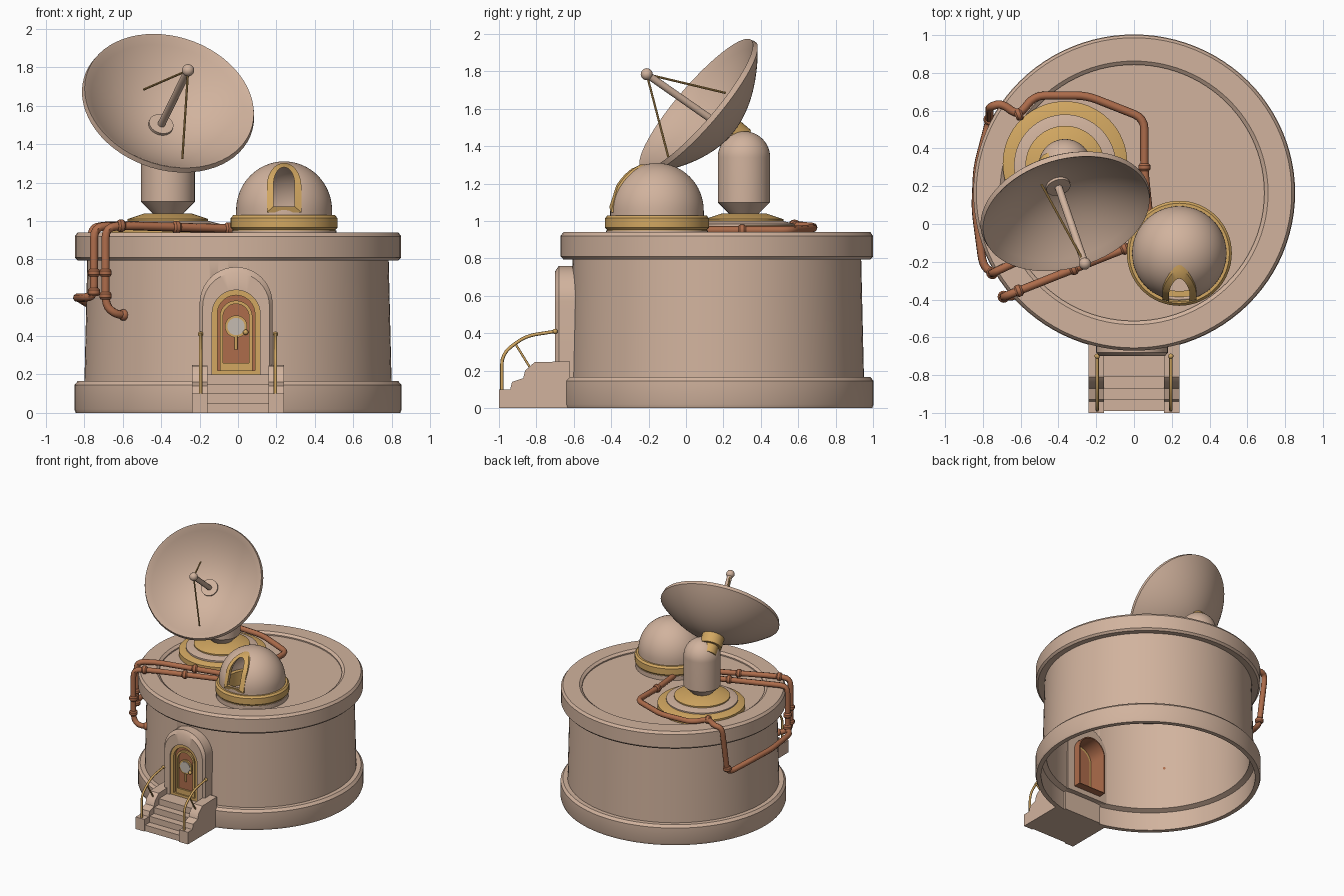
import bpy, bmesh
from math import pi, cos, sin, sqrt
from mathutils import Vector

if "Cube" in bpy.data.objects:
    bpy.data.objects.remove(bpy.data.objects["Cube"])


def material(name, rgb):
    m = bpy.data.materials.new(name)
    m.use_nodes = True
    m.diffuse_color = (*rgb, 1)
    bsdf = next(n for n in m.node_tree.nodes if n.type == 'BSDF_PRINCIPLED')
    bsdf.inputs["Base Color"].default_value = (*rgb, 1)
    return m


SAND = material("sand_plaster", (0.64, 0.45, 0.34))
GOLD = material("brass", (0.65, 0.39, 0.12))
COPPER = material("copper", (0.42, 0.15, 0.07))
GLASS = material("pale_glass", (0.56, 0.50, 0.44))


def select(ob):
    bpy.ops.object.select_all(action='DESELECT')
    ob.select_set(True)
    bpy.context.view_layer.objects.active = ob


def finish(name, bm, mat, loc=(0, 0, 0), axis=None):
    bmesh.ops.remove_doubles(bm, verts=bm.verts, dist=1e-5)
    bmesh.ops.recalc_face_normals(bm, faces=bm.faces)
    me = bpy.data.meshes.new(name)
    bm.to_mesh(me)
    bm.free()
    ob = bpy.data.objects.new(name, me)
    bpy.context.collection.objects.link(ob)
    me.materials.append(mat)
    ob.location = loc
    if axis is not None:
        ob.rotation_euler = axis.to_track_quat('Z', 'Y').to_euler()
    select(ob)
    bpy.ops.object.shade_smooth_by_angle(angle=0.6)
    return ob


def bridge(bm, loops, wrap):
    """Quads between consecutive equal-length closed loops of points."""
    rings = [[bm.verts.new(p) for p in lp] for lp in loops]
    pairs = list(zip(rings, rings[1:])) + ([(rings[-1], rings[0])] if wrap else [])
    for a, b in pairs:
        n = len(a)
        for i in range(n):
            j = (i + 1) % n
            bm.faces.new((a[i], a[j], b[j], b[i]))


def lathe(name, profile, mat, loc=(0, 0, 0), axis=None, n=64, wrap=False):
    bm = bmesh.new()
    loops = [[(r * cos(2 * pi * i / n), r * sin(2 * pi * i / n), z)
              for i in range(n)] for r, z in profile]
    bridge(bm, loops, wrap)
    bmesh.ops.dissolve_degenerate(bm, dist=1e-6, edges=bm.edges)
    return finish(name, bm, mat, loc, axis)


def rod(name, a, b, r, mat, n=16):
    a, b = Vector(a), Vector(b)
    h = (b - a).length
    return lathe(name, [(0, 0), (r, 0), (r, h), (0, h)], mat, a, b - a, n)


def ball(name, c, r, mat):
    return lathe(name, [(r * sin(pi * i / 10), -r * cos(pi * i / 10))
                        for i in range(11)], mat, c, n=20)


def prism(name, pts, direction, mat):
    """Extrude a flat polygon along a direction."""
    bm = bmesh.new()
    f = bm.faces.new([bm.verts.new(p) for p in pts])
    ext = bmesh.ops.extrude_face_region(bm, geom=[f])["geom"]
    bmesh.ops.translate(bm, vec=direction,
                        verts=[v for v in ext if isinstance(v, bmesh.types.BMVert)])
    return finish(name, bm, mat)


def arch(hw, z0, zs, h, cx=-0.01, n=20):
    """Arch outline in x, z: straight legs below an elliptical head."""
    head = [(cx - hw * cos(pi * i / n), zs + h * sin(pi * i / n)) for i in range(n + 1)]
    return [(cx - hw, z0)] + head + [(cx + hw, z0)]


def arch_plate(name, outline, y0, y1, mat):
    return prism(name, [(x, y0, z) for x, z in outline], (0, y1 - y0, 0), mat)


def arch_ring(name, outer, inner, y0, y1, mat, soft=0.0):
    bm = bmesh.new()
    mid = [(a + (c - a) * 0.25, b + (d - b) * 0.25) for (a, b), (c, d) in zip(outer, inner)]
    loops = [[(x, y, z) for x, z in o] for o, y in
             ((outer, y1), (outer, y0 + soft), (mid, y0), (inner, y0), (inner, y1))]
    bridge(bm, loops, True)
    return finish(name, bm, mat)


def cut(ob, cutter):
    mod = ob.modifiers.new("cut", 'BOOLEAN')
    mod.object, mod.solver = cutter, 'EXACT'
    select(ob)
    bpy.ops.object.modifier_apply(modifier=mod.name)
    bpy.data.objects.remove(cutter)


def pipe(name, pts, r, mat, bend=0.06):
    """Round tube along a path with softened corners."""
    p = [Vector(q) for q in pts]
    path = [p[0]]
    for a, b, c in zip(p, p[1:], p[2:]):
        s = b + (a - b).normalized() * min(bend, (a - b).length * 0.45)
        e = b + (c - b).normalized() * min(bend, (c - b).length * 0.45)
        path += [s.lerp(b, t).lerp(b.lerp(e, t), t) for t in (0, 0.25, 0.5, 0.75, 1)]
    path.append(p[-1])
    cu = bpy.data.curves.new(name, 'CURVE')
    cu.dimensions, cu.bevel_depth, cu.bevel_resolution, cu.use_fill_caps = '3D', r, 2, True
    sp = cu.splines.new('POLY')
    sp.points.add(len(path) - 1)
    for q, v in zip(sp.points, path):
        q.co = (*v, 1)
    cu.materials.append(mat)
    ob = bpy.data.objects.new(name, cu)
    bpy.context.collection.objects.link(ob)
    select(ob)
    bpy.ops.object.convert(target='MESH')
    bpy.ops.object.shade_smooth_by_angle(angle=0.8)


# Hollow drum with footing, parapet and roof
drum = lathe("drum_building", [
    (.845, 0), (.853, .02), (.853, .145), (.835, .165), (.80, .165), (.785, .80),
    (.835, .795), (.85, .81), (.85, .92), (.835, .94), (.71, .94), (.69, .925), (.69, .915),
    (0, .915), (0, .895), (.76, .895), (.77, .165), (.81, .15), (.81, 0)],
    SAND, (0, .165, 0), n=96, wrap=True)
drum.scale.y = 0.983
cut(drum, arch_plate("doorway_cutter", arch(.12, .19, .515, .12), -.9, -.4, SAND))

# Doorway
arch_ring("door_surround", arch(.19, .16, .57, .19), arch(.125, .2, .515, .125),
          -.70, -.56, SAND, .02)
arch_ring("door_lining", arch(.124, .2, .515, .124), arch(.115, .205, .515, .115),
          -.66, -.5, COPPER)
arch_ring("door_frame", arch(.126, .2, .515, .126), arch(.098, .22, .515, .098),
          -.69, -.65, GOLD)
arch_plate("door_panel", arch(.115, .2, .515, .115), -.665, -.65, COPPER)
arch_ring("door_trim", arch(.085, .22, .50, .085), arch(.068, .26, .50, .068),
          -.68, -.66, GOLD)
lathe("door_window_ring", [(0, 0), (.058, 0), (.058, .012), (0, .012)], GOLD,
      (-.01, -.664, .45), Vector((0, -1, 0)), 32)
lathe("door_window", [(0, 0), (.045, 0), (.045, .016), (0, .016)], GLASS,
      (-.01, -.664, .45), Vector((0, -1, 0)), 32)
rod("door_handle_bar", (-.01, -.672, .33), (-.01, -.672, .40), .008, GOLD)
ball("door_knob", (.04, -.685, .42), .014, GOLD)

# Entrance stairs, side walls and handrails
for i, top in enumerate((.05, .10, .15, .20)):
    y = -.99 + i * .06
    prism(f"stair_{i + 1}", [(-.17, y, 0), (.17, y, 0), (.17, y, top), (-.17, y, top)],
          (0, -.60 - y, 0), SAND)
wall = [(-1, 0), (-1, .10), (-.94, .10), (-.93, .14), (-.87, .16), (-.86, .20),
        (-.81, .245), (-.62, .25), (-.62, 0)]
for side, s in (("left", 1), ("right", -1)):
    prism(f"stair_wall_{side}", [(s * .16, y, z) for y, z in wall], (s * .08, 0, 0), SAND)
    x = s * .195
    pipe(f"handrail_{side}", [(x, -.985, .09), (x, -.985, .29), (x, -.86, .385),
                              (x, -.70, .41)], .009, GOLD)
    rod(f"handrail_strut_{side}", (x, -.91, .34), (x, -.83, .21), .006, GOLD)
    ball(f"handrail_end_{side}", (x, -.70, .41), .014, GOLD)

# Observatory dome with a framed slot
DX, DY, DZ, DR = .24, -.155, 1.055, .25
lathe("dome_collar", [(.20, .91), (.268, .91), (.268, .955), (.278, .965), (.278, 1.015),
                      (.265, 1.03), (.20, 1.03)], GOLD, (DX, DY, 0), wrap=True)
lathe("dome_foot", [(.22, .91), (.272, .91), (.272, .95), (.22, .95)], SAND,
      (DX, DY, 0), wrap=True)
steps = [i * pi / 32 for i in range(17)]
shell = [(DR, -.06)] + [(DR * cos(a), DR * 1.02 * sin(a)) for a in steps]
shell += [(r * .93, z * .93) for r, z in reversed(shell)]
dome = lathe("dome_shell", shell, SAND, (DX, DY, DZ), wrap=True)
inner, outer = arch(.055, 1.075, 1.19, .09, DX), arch(.09, 1.045, 1.18, .122, DX)
cut(dome, arch_plate("slot_cutter", inner, -.6, DY - .01, SAND))


def on_dome(outline, r):
    return [(x, DY - sqrt(max(r * r - (x - DX) ** 2 - (z - DZ) ** 2, 1e-4)), z)
            for x, z in outline]


bm = bmesh.new()
bridge(bm, [on_dome(outer, .247), on_dome(outer, .262), on_dome(inner, .262),
            on_dome(inner, .235)], True)
finish("dome_slot_frame", bm, GOLD)

# Antenna pedestal
PX, PY = -.365, .31
lathe("pedestal_outer_ring", [(0, .91), (.33, .91), (.33, .955), (.27, .975), (0, .975)],
      GOLD, (PX, PY + .01, 0))
lathe("pedestal_step", [(0, .95), (.27, .95), (.27, .985), (.21, 1.0), (0, 1.0)],
      SAND, (PX, PY, 0))
lathe("pedestal_inner_ring", [(0, .99), (.21, .99), (.21, 1.01), (.12, 1.04), (0, 1.04)],
      GOLD, (PX, PY, 0))
lathe("antenna_column", [(0, 1.02), (.07, 1.03), (.14, 1.10)] +
      [(.14 * cos(a), 1.34 + .14 * sin(a)) for a in steps], SAND, (PX, PY, 0), n=40)

# Dish, joint and feed
aim = Vector((.22, -.74, .635)).normalized()
rim = Vector((-.36, .06, 1.62))
radii = [.44 * i / 14 for i in range(15)]
bowl = [(r, -.2 + .2 * (r / .44) ** 2) for r in radii]
back = [(r * 1.045, z - .04 + .02 * (r / .44)) for r, z in reversed(bowl)]
lathe("dish", bowl + [(.452, .008)] + back, SAND, rim, aim)
rod("dish_joint", rim - aim * .22, rim - aim * .31, .085, GOLD, 32)
rod("dish_joint_core", rim - aim * .22, rim - aim * .38, .06, GOLD, 32)
vertex, tip = rim - aim * .2, Vector((-.26, -.21, 1.785))
rod("feed_base", vertex - aim * .01, vertex + aim * .02, .065, SAND, 32)
rod("feed_boom", vertex, tip, .02, SAND)
ball("feed_head", tip, .032, SAND)
for i, end in enumerate(((-.49, .21, 1.685), (-.29, -.09, 1.325))):
    rod(f"feed_stay_{i + 1}", tip, end, .006, GOLD, 8)

# Copper pipework with collars
pipe("rear_pipe", [(.08, .04, .95), (.055, .28, .95), (.055, .56, .95), (-.25, .68, .96),
                   (-.53, .68, .97), (-.61, .57, .975), (-.70, .64, .975), (-.765, .62, .96),
                   (-.765, .55, .56), (-.83, .30, .60), (-.84, .08, .60), (-.80, -.22, .60),
                   (-.75, -.26, .61), (-.75, -.26, .97), (-.60, -.19, .975),
                   (-.03, -.02, .955)], .022, COPPER)
pipe("front_pipe", [(-.58, -.34, .51), (-.64, -.385, .515), (-.69, -.385, .56),
                    (-.69, -.385, .97), (-.55, -.33, .975), (-.02, -.12, .96)],
     .022, COPPER)
collars = [(-.75, -.26, .73, 'Z'), (-.75, -.26, .63, 'Z'), (-.69, -.385, .73, 'Z'),
           (-.69, -.385, .61, 'Z'), (-.32, -.238, .968, 'X'), (-.32, -.107, .967, 'X'),
           (-.05, -.13, .96, 'X'), (-.61, -.353, .975, 'X'), (.055, .3, .95, 'Y'),
           (-.765, .553, .60, 'Z'), (-.61, .58, .975, 'X')]
axes = {'X': Vector((.93, .36, 0)), 'Y': Vector((0, 1, 0)), 'Z': Vector((0, 0, 1))}
for i, (x, y, z, k) in enumerate(collars):
    lathe(f"pipe_collar_{i + 1}", [(0, -.02), (.024, -.02), (.032, -.01), (.032, .01),
                                   (.024, .02), (0, .02)], COPPER, (x, y, z), axes[k], 16)
ball("front_pipe_end", (-.595, -.35, .51), .03, COPPER)
